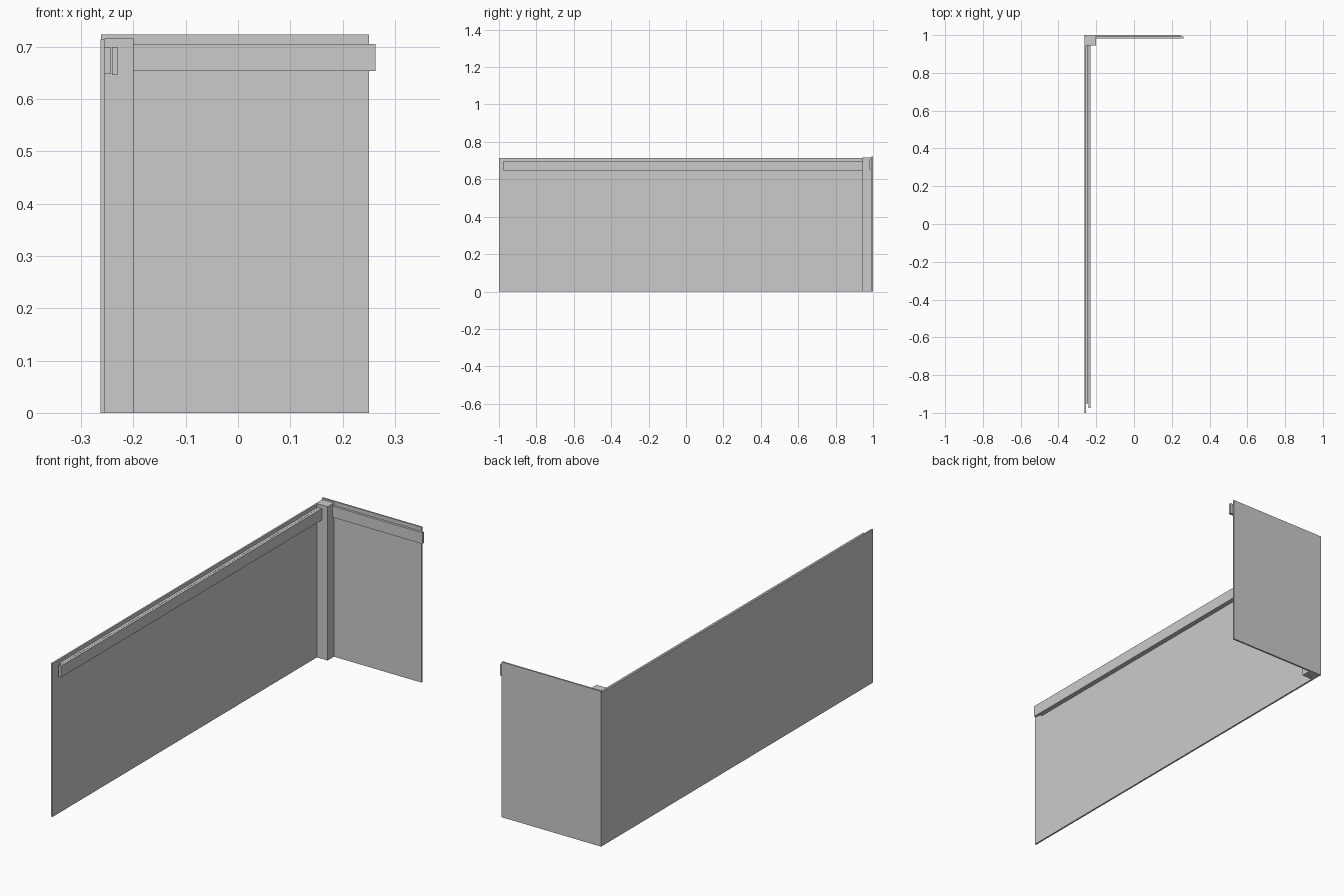
import bpy

if "Cube" in bpy.data.objects:
    bpy.data.objects.remove(bpy.data.objects["Cube"])


def box(name, x, y, z):
    """Axis-aligned box from (min, max) ranges."""
    bpy.ops.mesh.primitive_cube_add(
        size=1, location=[(a + b) / 2 for a, b in (x, y, z)])
    ob = bpy.context.object
    ob.name = name
    ob.scale = [b - a for a, b in (x, y, z)]
    bpy.ops.object.transform_apply(location=False, rotation=False, scale=True)
    return ob


# Thin panels meeting in the corner
box("long_panel", (-0.263, -0.255), (-1.0, 1.0), (0, 0.714))
box("end_panel", (-0.262, 0.25), (0.992, 1.0), (0, 0.723))

# Square post inside the corner
box("corner_post", (-0.255, -0.2), (0.945, 0.992), (0, 0.716))

# Rail along the long panel: spacer strip plus face strip
box("long_rail_spacer", (-0.255, -0.243), (-0.95, 0.945), (0.648, 0.698))
box("long_rail_face", (-0.241, -0.23), (-0.975, 0.945), (0.646, 0.699))

# Rail along the end panel
box("end_rail", (-0.2, 0.263), (0.981, 0.992), (0.653, 0.705))
